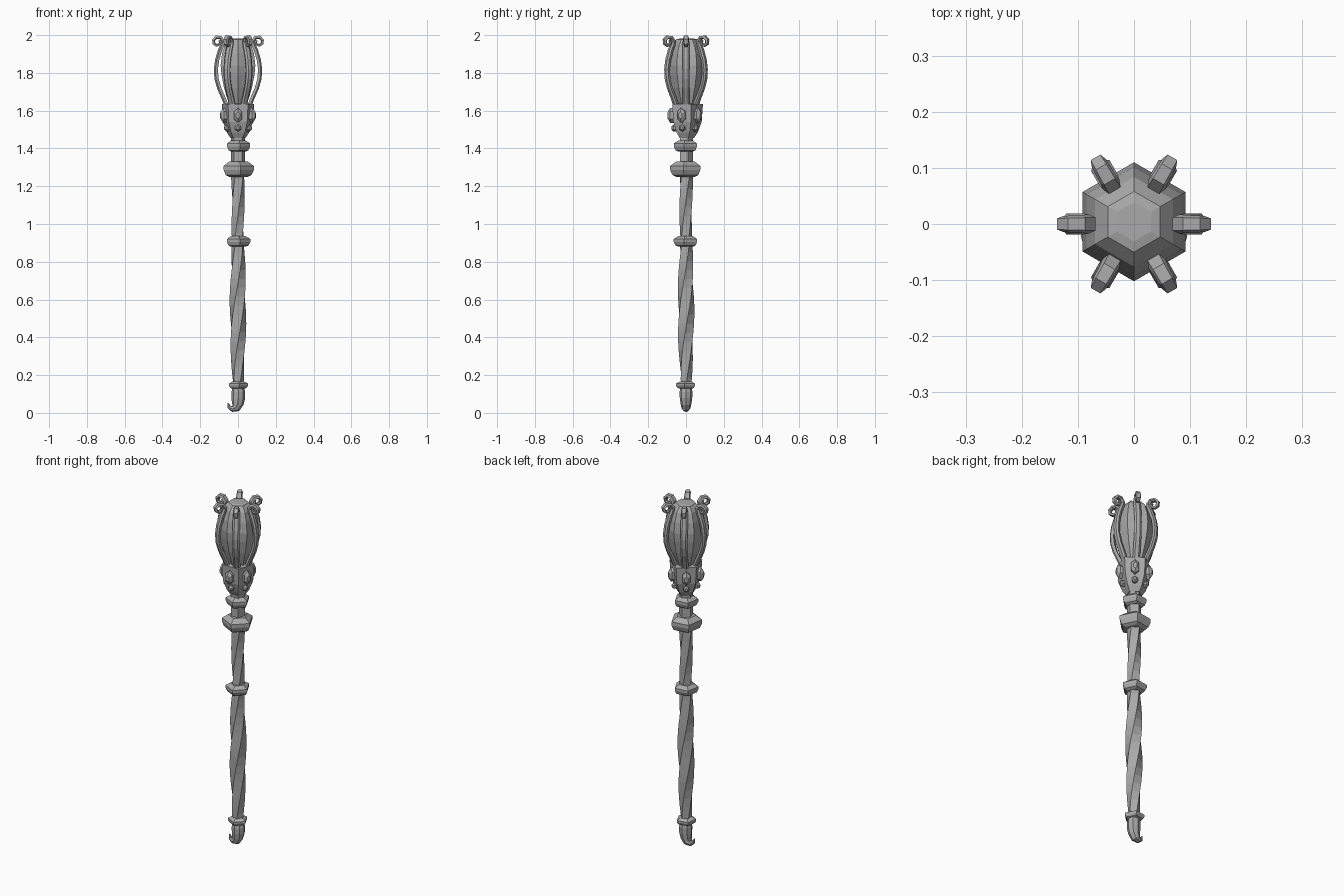
import bpy, bmesh
from math import sin, cos, pi, radians
from mathutils import Vector, Matrix

cube = bpy.data.objects.get("Cube")
if cube:
    bpy.data.objects.remove(cube)

GREY = (0.4, 0.4, 0.4, 1)
mat = bpy.data.materials.new("grey metal")
mat.use_nodes = True
mat.diffuse_color = GREY
mat.node_tree.nodes["Principled BSDF"].inputs["Base Color"].default_value = GREY


def finish(name, bm):
    bmesh.ops.recalc_face_normals(bm, faces=bm.faces)
    mesh = bpy.data.meshes.new(name)
    bm.to_mesh(mesh)
    bm.free()
    mesh.materials.append(mat)
    obj = bpy.data.objects.new(name, mesh)
    bpy.context.collection.objects.link(obj)
    return obj


def loft(name, rings):
    """Skin a list of equal point rings and cap both ends."""
    bm = bmesh.new()
    loops = [[bm.verts.new(p) for p in ring] for ring in rings]
    n = len(loops[0])
    for a, b in zip(loops, loops[1:]):
        for i in range(n):
            j = (i + 1) % n
            bm.faces.new((a[i], a[j], b[j], b[i]))
    bm.faces.new(loops[0])
    bm.faces.new(loops[-1])
    return finish(name, bm)


def turned(name, profile, sides, start, twist=0, y=0):
    """Polygonal column from (radius, z) pairs, turning by twist degrees per unit."""
    z0 = profile[0][1]
    rings = []
    for r, z in profile:
        base = radians(start + twist * (z - z0))
        rings.append([(r * cos(base + 2 * pi * i / sides),
                       r * sin(base + 2 * pi * i / sides) + y, z)
                      for i in range(sides)])
    return loft(name, rings)


def sweep(name, path, section, turn=0):
    """Sweep a section along (x, z, depth, width) points in a vertical plane."""
    pts = [Vector((p[0], 0, p[1])) for p in path]
    rot = Matrix.Rotation(turn, 3, 'Z')
    rings = []
    for i, (x, z, depth, width) in enumerate(path):
        t = (pts[min(i + 1, len(pts) - 1)] - pts[max(i - 1, 0)]).normalized()
        side = Vector((t.z, 0, -t.x))
        rings.append([rot @ (pts[i] + side * u * depth + Vector((0, v * width, 0)))
                      for u, v in section])
    return loft(name, rings)


def shaft(name, low, high, radius_at, start, steps=16):
    profile = []
    for i in range(steps + 1):
        t = i / steps
        profile.append((radius_at(t), low + (high - low) * t))
    return turned(name, profile, 5, start, twist=230)


# Twisted five-sided shaft, swelling in the lower part
shaft("lower_shaft", 0.14, 0.90, lambda t: 0.029 + 0.005 * t + 0.013 * sin(pi * t), 0)
shaft("upper_shaft", 0.90, 1.28, lambda t: 0.033 + 0.004 * t, 20, 8)
turned("neck", [(0.038, 1.28), (0.038, 1.48)], 5, 18)

# Faceted rings around the shaft: name, bottom, top, radius
for name, low, high, r in (("foot_ring", 0.128, 0.166, 0.054),
                           ("middle_ring", 0.88, 0.936, 0.066),
                           ("large_ring", 1.25, 1.33, 0.085),
                           ("neck_ring", 1.383, 1.443, 0.065)):
    h = high - low
    turned(name, [(r * 0.62, low), (r * 0.86, low + h * 0.12), (r, low + h * 0.45),
                  (r, low + h * 0.72), (r * 0.62, high)], 5, -9)

# Five-sided collar below the head
turned("collar", [(0.042, 1.455), (0.062, 1.485), (0.083, 1.54),
                  (0.09, 1.635), (0.06, 1.638)], 5, 18)


def gem(name, angle, dist, z, half_w, half_h, depth):
    """Six-sided cut stone lying on a collar face."""
    rings = []
    for d, s in ((-depth, 1), (depth * 0.4, 1), (depth, 0.45)):
        rings.append([Matrix.Rotation(angle, 3, 'Z') @ Vector(
            (dist + d, s * half_w * sin(k * pi / 3), z + s * half_h * cos(k * pi / 3)))
            for k in range(6)])
    loft(name, rings)


for i in range(5):
    a = radians(-90 + 72 * i)
    gem(f"large_gem_{i + 1}", a, 0.075, 1.575, 0.024, 0.04, 0.022)
    gem(f"small_gem_{i + 1}", a, 0.06, 1.508, 0.017, 0.018, 0.017)

# Six-sided bulb
turned("bulb", [(0.05, 1.62), (0.068, 1.67), (0.085, 1.72), (0.101, 1.79),
                (0.106, 1.84), (0.098, 1.90), (0.08, 1.95), (0.054, 1.978),
                (0.035, 1.982)], 6, 30, y=0.004)

# Six ribs that bow round the bulb and end in outward scrolls
outline = [(0.058, 1.62), (0.078, 1.67), (0.1, 1.72), (0.114, 1.77), (0.117, 1.82),
           (0.11, 1.87), (0.095, 1.92), (0.082, 1.95)]
centre, scroll = (0.108, 1.964), []
for k in range(9):
    a = radians(175 - 50 * k)
    r = 0.030 - 0.0022 * k
    scroll.append((centre[0] + r * cos(a), centre[1] + r * sin(a)))
outline += scroll
path = []
for i, (x, z) in enumerate(outline):
    t = max(0, (i - 6) / (len(outline) - 7))
    path.append((x, z, 0.011 - 0.005 * t, 0.019 - 0.01 * t))
section = [(1, 0.5), (0.3, 1), (-1, 0.7), (-1, -0.7), (0.3, -1), (1, -0.5)]
for i in range(6):
    sweep(f"rib_{i + 1}", path, section, radians(60 * i))

# Hooked foot with its tip turned up to the right
round_section = [(cos(k * pi / 4), sin(k * pi / 4)) for k in range(8)]
sweep("hooked_foot", [(0.0, 0.14, 0.03, 0.03), (0.002, 0.11, 0.036, 0.034),
                      (0.002, 0.08, 0.036, 0.033), (-0.002, 0.05, 0.032, 0.029),
                      (-0.012, 0.027, 0.025, 0.024), (-0.03, 0.021, 0.016, 0.017),
                      (-0.046, 0.03, 0.01, 0.011), (-0.054, 0.052, 0.003, 0.003)],
      round_section)
